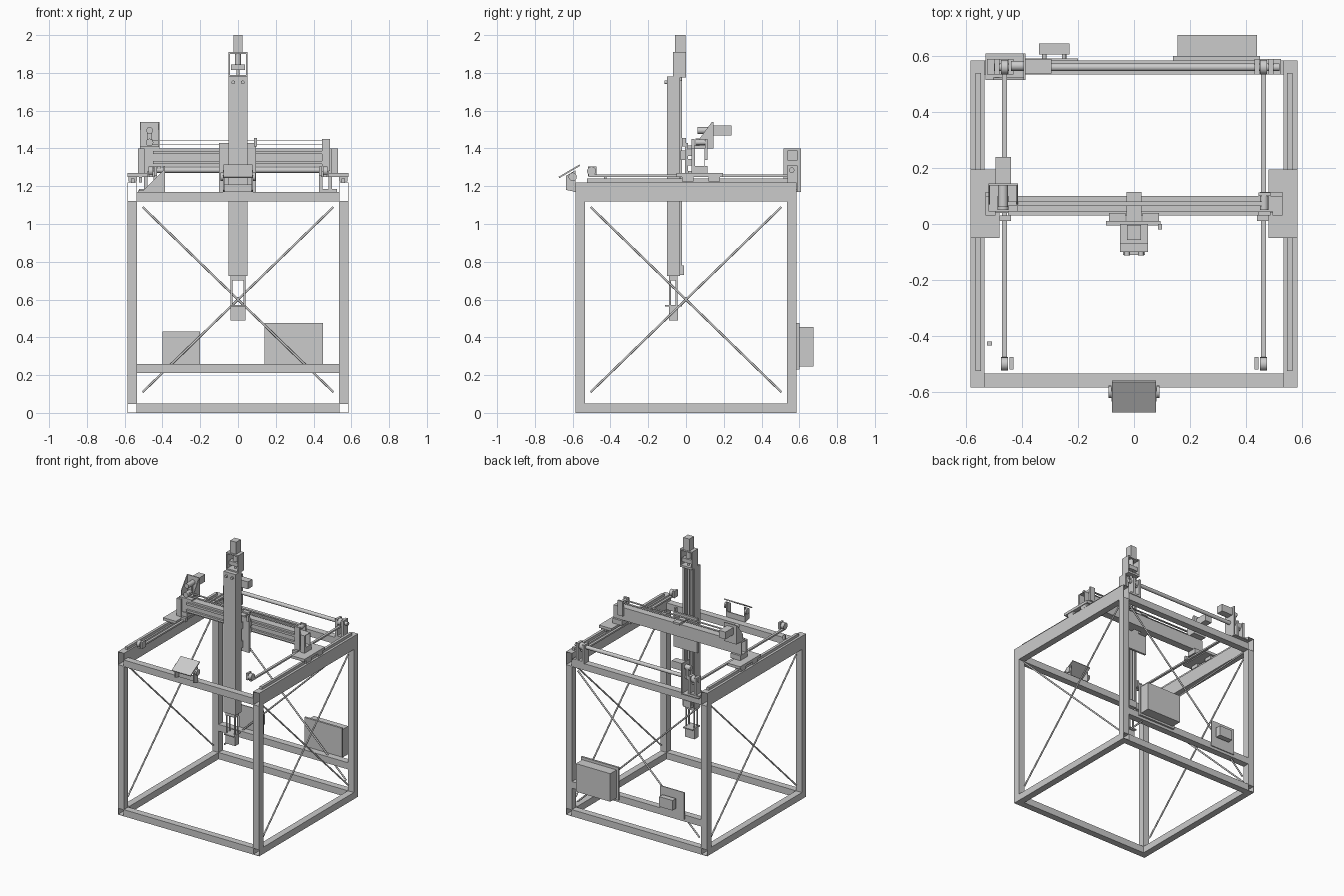
import bpy
import bmesh
from mathutils import Vector

cube = bpy.data.objects.get("Cube")
if cube:
    bpy.data.objects.remove(cube, do_unlink=True)

grey = bpy.data.materials.new("machine grey")
grey.use_nodes = True
grey.diffuse_color = (.6, .6, .6, 1)
grey.node_tree.nodes["Principled BSDF"].inputs["Base Color"].default_value = (.6, .6, .6, 1)


def finish(name, bm, mirror=False):
    bmesh.ops.recalc_face_normals(bm, faces=bm.faces)
    mesh = bpy.data.meshes.new(name)
    bm.to_mesh(mesh)
    bm.free()
    mesh.materials.append(grey)
    obj = bpy.data.objects.new(name, mesh)
    bpy.context.collection.objects.link(obj)
    if mirror:
        obj.modifiers.new("mirror", "MIRROR").use_axis[0] = True
    return obj


def cuboid(xs, ys, zs):
    bm = bmesh.new()
    bmesh.ops.create_cube(bm, size=1)
    for v in bm.verts:
        v.co = [s[0] if c < 0 else s[1] for c, s in zip(v.co, (xs, ys, zs))]
    return bm


def box(name, xs, ys, zs, mirror=False):
    return finish(name, cuboid(xs, ys, zs), mirror)


def tube(name, axis, xs, ys, zs, mirror=False):
    """Open ended rectangular tube along an axis."""
    bm = cuboid(xs, ys, zs)
    bm.normal_update()
    ends = [f for f in bm.faces if abs(f.normal[axis]) > .9]
    bmesh.ops.delete(bm, geom=ends, context="FACES_ONLY")
    obj = finish(name, bm)
    wall = obj.modifiers.new("wall", "SOLIDIFY")
    wall.thickness, wall.offset = .004, -1
    if mirror:
        obj.modifiers.new("mirror", "MIRROR").use_axis[0] = True
    return obj


def rod(name, start, end, radius, mirror=False, sides=16):
    a, b = Vector(start), Vector(end)
    bm = bmesh.new()
    bmesh.ops.create_cone(bm, cap_ends=True, segments=sides, radius1=radius,
                          radius2=radius, depth=(b - a).length)
    turn = (b - a).to_track_quat("Z", "Y")
    for v in bm.verts:
        v.co = turn @ v.co + (a + b) / 2
    for f in bm.faces:
        f.smooth = len(f.verts) == 4
    return finish(name, bm, mirror)


def prism(name, axis, profile, low, high, mirror=False):
    """Extrude an outline along x (axis 0) or y (axis 1)."""
    bm = bmesh.new()
    verts = [bm.verts.new((low, p, q) if axis == 0 else (p, low, q)) for p, q in profile]
    face = bm.faces.new(verts)
    new = bmesh.ops.extrude_face_region(bm, geom=[face])["geom"]
    shift = Vector((0, 0, 0))
    shift[axis] = high - low
    bmesh.ops.translate(bm, vec=shift, verts=[v for v in new if isinstance(v, bmesh.types.BMVert)])
    return finish(name, bm, mirror)


# Frame: open side tubes, posts and cross bars
outer, inner = .585, .535
front, back = (-outer, -inner), (inner, outer)
across = (-inner, inner)
tube("bottom_side_rail", 1, back, (-outer, outer), (0, .05), True)
tube("top_side_rail", 1, back, (-outer, outer), (1.12, 1.22), True)
for end, ys in (("front", front), ("back", back)):
    box(end + "_post", back, ys, (.05, 1.12), True)
    box(end + "_bottom_bar", across, ys, (0, .05))
    box(end + "_top_bar", across, ys, (1.12, 1.17))
box("back_shelf_bar", across, back, (.21, .26))

# Cross bracing on both sides and the back
reach, low, high, wire = .505, .11, 1.09, .006
mid = (inner + outer) / 2
for s in (-1, 1):
    rod("side_brace", (mid, -s * reach, high), (mid, s * reach, low), wire, True, 8)
    rod("back_brace", (-s * reach, mid, high), (s * reach, mid, low), wire, False, 8)

# Side guide rails, bearing blocks and carriage plates
box("guide_rail", (.547, .567), (-.525, .54), (1.22, 1.24), True)
for y in (-.02, .12):
    box("bearing_block", (.535, .58), (y, y + .06), (1.225, 1.255), True)
box("carriage_plate", (.48, .585), (-.05, .195), (1.25, 1.27), True)

# Side drive belts, front idlers and switches
box("side_belt", (.453, .471), (-.515, .575), (1.25, 1.262), True)
rod("idler_pulley", (.45, -.5, 1.28), (.475, -.5, 1.28), .024, True)
box("idler_bracket", (.43, .445), (-.52, -.475), (1.255, 1.305), True)
box("belt_clamp", (.44, .48), (.01, .03), (1.25, 1.28), True)
box("limit_switch", (-.525, -.507), (-.435, -.42), (1.22, 1.25))

# Rear drive shaft with bearings
rod("drive_shaft", (-.5, .56, 1.285), (.52, .56, 1.285), .014)
rod("shaft_pulley", (.45, .56, 1.285), (.475, .56, 1.285), .026, True)
for x in (.43, .48):
    box("shaft_bearing", (x, x + .018), (.535, .59), (1.17, 1.31), True)
box("shaft_bearing_foot", (.43, .525), (.535, .59), (1.17, 1.185), True)

# Rear motor on its gusseted bracket
box("rear_motor_plate", (-.395, -.387), (.515, .61), (1.17, 1.4))
box("rear_motor_foot", (-.53, -.39), (.515, .61), (1.17, 1.178))
prism("rear_motor_gusset", 1, [(-.51, 1.17), (-.39, 1.17), (-.39, 1.29)], .515, .523)
box("rear_motor", (-.387, -.295), (.538, .59), (1.335, 1.39))
rod("rear_motor_pulley", (-.44, .565, 1.362), (-.395, .565, 1.362), .018)
box("rear_belt", (-.425, -.41), (.547, .583), (1.28, 1.362))

# Gantry beam with its feet, rails and belt
tube("gantry_beam", 0, (-.53, .53), (.045, .1), (1.305, 1.4))
box("gantry_foot", (.45, .53), (.04, .115), (1.27, 1.306), True)
box("gantry_end_plate", (.495, .53), (.03, .045), (1.27, 1.4), True)
for z in (1.318, 1.37):
    box("gantry_rail", (-.45, .45), (.03, .045), (z, z + .016))
for z in (1.418, 1.442):
    box("gantry_belt", (-.455, .465), (.064, .08), (z, z + .004))
box("gantry_idler_front", (.445, .487), (.03, .045), (1.28, 1.45))
box("gantry_idler_back", (.445, .487), (.1, .113), (1.34, 1.45))
rod("gantry_idler_wheel", (.465, .05, 1.432), (.465, .1, 1.432), .015)

# Gantry motor on a bracket with sloping cheeks
box("gantry_motor_base", (-.52, -.415), (.045, .145), (1.4, 1.41))
box("gantry_motor_plate", (-.52, -.415), (.137, .145), (1.41, 1.54))
cheek = [(.07, 1.41), (.145, 1.41), (.145, 1.54), (.137, 1.54), (.07, 1.45)]
for x in (-.52, -.42):
    prism("gantry_motor_cheek", 0, cheek, x, x + .005)
box("gantry_motor", (-.495, -.44), (.145, .24), (1.468, 1.522))
rod("gantry_motor_pulley", (-.468, .06, 1.495), (-.468, .137, 1.495), .018)
rod("gantry_lower_pulley", (-.468, .05, 1.432), (-.468, .1, 1.432), .02)
box("gantry_motor_belt", (-.482, -.454), (.1, .115), (1.432, 1.495))

# Sliding carriage that holds the vertical column
box("slide_plate", (-.1, .095), (-.005, .01), (1.17, 1.43))
for z in (1.31, 1.36):
    box("slide_block", (.03, .09), (.01, .04), (z, z + .035), True)
box("belt_saddle", (-.027, .027), (0, .115), (1.4, 1.415))
box("slide_bump", (.085, .1), (-.02, 0), (1.41, 1.455))
for z in (1.2, 1.34):
    box("column_block", (.02, .045), (-.028, -.005), (z, z + .05), True)

# Vertical column with twin rails and lead screw
box("column", (-.05, .05), (-.1, -.045), (.725, 1.78))
box("column_wall", (.04, .05), (-.045, -.032), (.725, 1.78), True)
box("column_rail", (.022, .034), (-.045, -.022), (.75, 1.76), True)
rod("lead_screw", (0, -.03, .74), (0, -.03, 1.9), .008)
box("screw_end_bearing", (-.03, .03), (-.055, -.01), (.73, .78))
rod("column_knob", (.025, -.113, 1.75), (.025, -.1, 1.75), .01, True)

# Column motor mount, coupling and motor
box("mount_cheek", (.043, .05), (-.07, 0), (1.78, 1.91), True)
box("mount_top", (-.043, .043), (-.07, 0), (1.9, 1.91))
box("mount_floor", (-.05, .05), (-.07, 0), (1.775, 1.79))
box("mount_bridge", (-.037, .037), (-.055, -.005), (1.815, 1.845))
rod("coupling", (0, -.03, 1.845), (0, -.03, 1.9), .016)
box("column_motor", (-.025, .025), (-.058, -.003), (1.91, 2))

# Tool head hanging under the column
for y in (-.085, -.05):
    rod("tool_rod", (.034, y, .56), (.034, y, .73), .006, True)
box("tool_plate", (-.04, .04), (-.11, -.02), (.562, .57))
box("tool_body", (-.04, .04), (-.09, -.043), (.49, .562))
box("tool_collar", (-.04, .04), (-.09, -.045), (.7, .725))

# Tilted control screen on the front bar
prism("screen", 0, [(-.67, 1.243), (-.56, 1.308), (-.564, 1.315), (-.674, 1.25)], -.078, .078)
ear = [(-.635, 1.18), (-.585, 1.17), (-.585, 1.285), (-.635, 1.255)]
prism("screen_ear", 0, ear, .072, .08, True)
box("screen_bracket", (-.08, .08), (-.593, -.585), (1.17, 1.21))
rod("screen_knob", (.08, -.6, 1.25), (.092, -.6, 1.25), .022, True)

# Control box and small device on the back shelf
box("control_box_plate", (.14, .45), (.585, .6), (.23, .475))
box("control_box", (.155, .44), (.6, .675), (.245, .455))
box("device_plate", (-.4, -.2), (.585, .592), (.23, .43))
box("device", (-.34, -.23), (.605, .645), (.3, .375))
for x in (-.32, -.25):
    rod("device_stud", (x, .59, .34), (x, .606, .34), .008)
